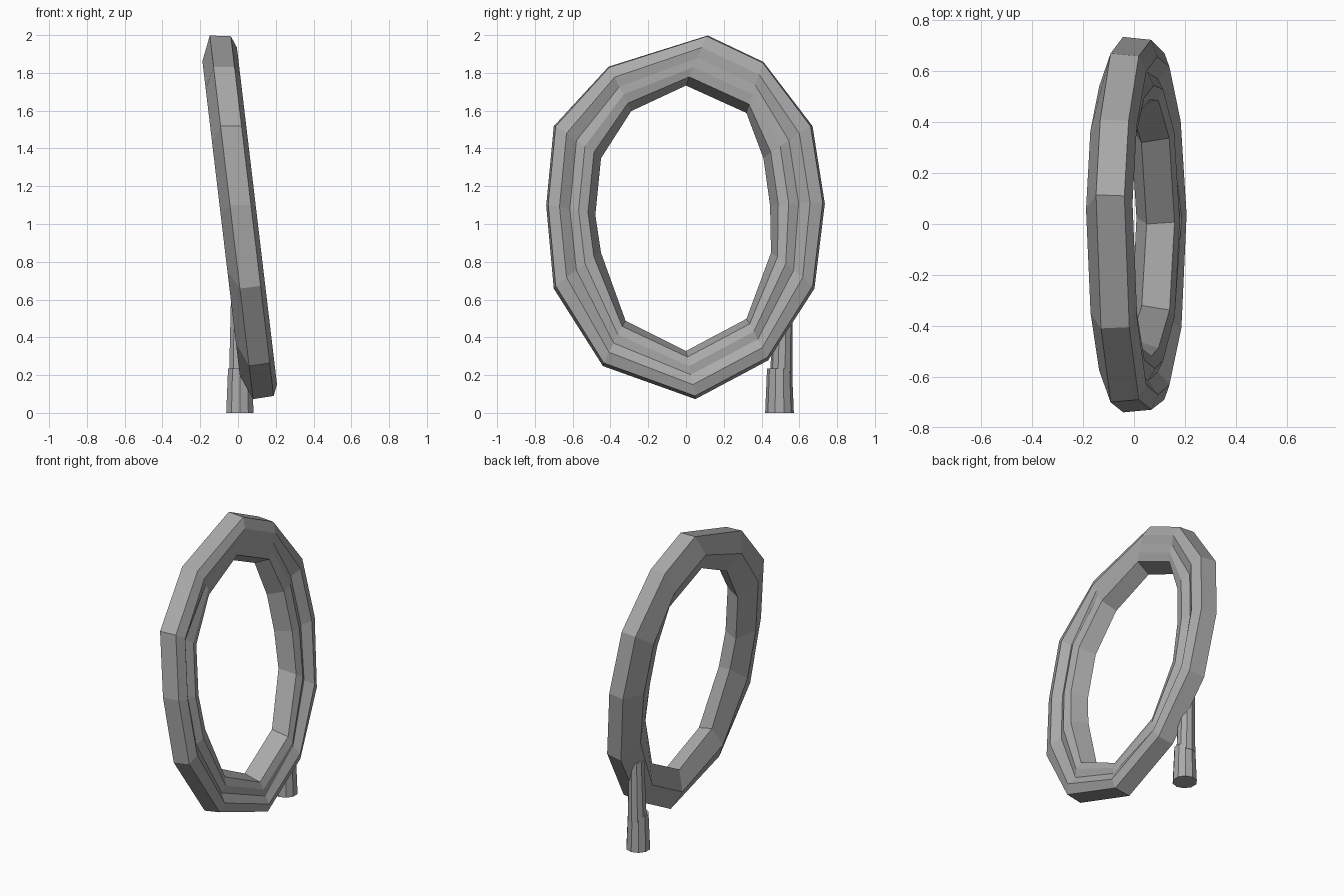
import bpy
import bmesh

cube = bpy.data.objects.get("Cube")
if cube:
    bpy.data.objects.remove(cube, do_unlink=True)

grey = bpy.data.materials.new("plain_grey")
grey.use_nodes = True
colour = (0.4, 0.4, 0.4, 1)
grey.diffuse_color = colour
grey.node_tree.nodes["Principled BSDF"].inputs["Base Color"].default_value = colour

TILT = 0.119      # lean of the ring towards -x as it rises
MID_Z = 1.04


def make_lofted(name, loops, wrap=False):
    """Bridge equal-length closed loops; wrap joins last to first, else cap."""
    bm = bmesh.new()
    rings = [[bm.verts.new(p) for p in loop] for loop in loops]
    n = len(rings[0])
    pairs = list(zip(rings, rings[1:]))
    if wrap:
        pairs.append((rings[-1], rings[0]))
    else:
        bm.faces.new(rings[0])
        bm.faces.new(rings[-1])
    for a, b in pairs:
        for i in range(n):
            j = (i + 1) % n
            bm.faces.new((a[i], a[j], b[j], b[i]))
    bmesh.ops.recalc_face_normals(bm, faces=bm.faces[:])
    mesh = bpy.data.meshes.new(name)
    bm.to_mesh(mesh)
    bm.free()
    mesh.materials.append(grey)
    obj = bpy.data.objects.new(name, mesh)
    bpy.context.collection.objects.link(obj)
    return obj


# Uneven outer and inner outlines of the ring (y, z), clockwise from the top
outer = [(0.115, 2.0), (0.41, 1.86), (0.67, 1.52), (0.735, 1.11),
         (0.68, 0.66), (0.435, 0.28), (0.05, 0.075), (-0.44, 0.25),
         (-0.70, 0.66), (-0.74, 1.10), (-0.70, 1.52), (-0.41, 1.835)]
inner = [(0, 1.735), (0.32, 1.59), (0.41, 1.35), (0.445, 1.1),
         (0.45, 0.85), (0.32, 0.5), (0, 0.33), (-0.32, 0.49),
         (-0.45, 0.85), (-0.48, 1.05), (-0.45, 1.35), (-0.29, 1.6)]
# Groove strength at each station: it fades out at the top and bottom
groove = [0, 0.1, 1, 1, 1, 0.8, 0.1, 0.8, 1, 1, 1, 0.1]

# Cross-section: share of the way inwards, offset along the axis, groove depth
section = [(0, -0.035, 0), (0.04, 0.075, 0), (0.27, 0.1, 0),
           (0.48, 0.09, 0.03), (0.66, 0.085, 0), (0.85, 0.07, 0),
           (1, -0.035, 0), (0.5, -0.09, 0)]

loops = []
for t, axial, depth in section:
    loop = []
    for (oy, oz), (iy, iz), g in zip(outer, inner, groove):
        a = axial - depth * g
        y, z = oy + (iy - oy) * t, oz + (iz - oz) * t
        loop.append((a - TILT * (z - MID_Z), y, z + TILT * a * 0.5))
    loops.append(loop)
make_lofted("tilted_ring", loops, wrap=True)


# Round post: wider foot below, slimmer rod running up into the ring
def make_post(name, levels, sides=10):
    bm = bmesh.new()
    bmesh.ops.create_circle(bm, segments=sides, radius=1)
    unit = [v.co.copy() for v in bm.verts]
    bm.free()
    return make_lofted(name, [[(0.01 + p.x * r, y + p.y * r, z) for p in unit]
                              for y, r, z in levels])


make_post("post_foot", [(0.495, 0.076, 0), (0.495, 0.066, 0.235)])
make_post("post_rod", [(0.505, 0.06, 0.2), (0.515, 0.05, 0.6)])
